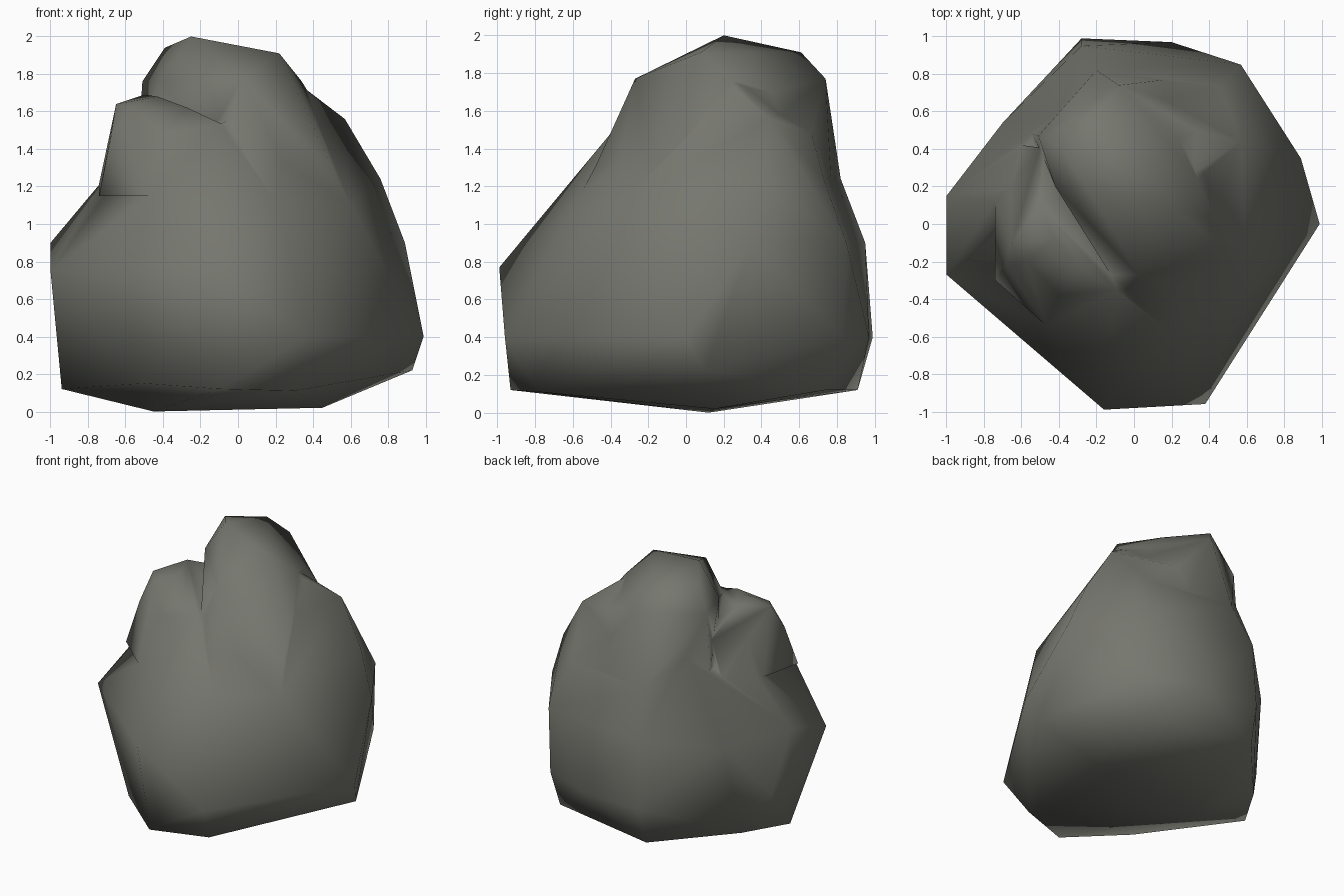
import bpy, bmesh

if "Cube" in bpy.data.objects:
    bpy.data.objects.remove(bpy.data.objects["Cube"])

# One stone colour
stone = bpy.data.materials.new("stone_grey")
stone.diffuse_color = (0.18, 0.183, 0.157, 1)
stone.use_nodes = True
stone.node_tree.nodes["Principled BSDF"].inputs["Base Color"].default_value = stone.diffuse_color


def hull(name, points):
    """A convex rock lobe wrapped around a few corner points."""
    bm = bmesh.new()
    for p in points:
        bm.verts.new(p)
    res = bmesh.ops.convex_hull(bm, input=bm.verts[:])
    loose = {g for g in res["geom_interior"] + res["geom_unused"]
             if isinstance(g, bmesh.types.BMVert)}
    bmesh.ops.delete(bm, geom=list(loose), context='VERTS')
    bmesh.ops.recalc_face_normals(bm, faces=bm.faces[:])
    mesh = bpy.data.meshes.new(name)
    bm.to_mesh(mesh)
    bm.free()
    ob = bpy.data.objects.new(name, mesh)
    bpy.context.collection.objects.link(ob)
    mesh.materials.append(stone)
    return ob


# Main mass, from the underside up to the shoulders
rock = hull("boulder", [
    (-.45, .12, 0), (.45, .15, .02),
    (-.94, .08, .12), (-.1, -.93, .12), (-.5, -.61, .15), (.3, -.78, .11),
    (.55, .74, .12), (.2, .85, .19), (-.3, .91, .12), (-.75, .4, .12),
    (.93, .1, .22),
    (.38, -.96, .4), (.99, 0, .4), (.57, .83, .4), (-.28, .99, .4),
    (.2, .97, .4), (-.9, .25, .4),
    (-1, -.27, .75), (-.16, -.99, .77), (.89, .1, .7), (-.7, .54, .8),
    (-1, .15, .9), (.89, .35, .9), (.57, .85, .9), (-.28, .95, .9),
    (-.74, .12, 1.21), (-.47, -.54, 1.15), (.2, -.58, 1.12), (.6, -.34, 1.1),
    (.76, .4, 1.24), (.46, .73, 1.24), (-.2, .82, 1.24), (-.58, .47, 1.24),
    (.57, .44, 1.56), (-.08, -.36, 1.54), (.15, .66, 1.5),
    (-.4, .6, 1.45), (-.45, .1, 1.45), (.34, .28, 1.75)])

# Top ridge, running from back left to front right and blending down the sides
ridge = hull("top_ridge", [
    (-.25, .2, 2), (-.39, .4, 1.94), (-.18, .61, 1.91), (.04, .35, 1.91),
    (.22, .08, 1.91), (-.05, -.03, 1.87), (.02, -.27, 1.77), (.34, .24, 1.76),
    (-.08, .74, 1.77), (-.51, .47, 1.76), (-.42, .2, 1.76), (.24, .45, 1.7),
    (-.54, .48, 1.3), (-.08, -.34, 1.5), (.1, -.55, 1.15), (.55, -.2, 1.2),
    (.5, .4, 1.5), (.15, .77, 1.25), (-.2, .82, 1.24), (-.35, .1, 1.4)])

# Lower lobe on the left, split from the ridge by a cleft
shoulder = hull("left_shoulder", [
    (-.65, -.1, 1.64), (-.5, .1, 1.69), (-.43, -.08, 1.68), (-.57, -.2, 1.62),
    (-.27, -.24, 1.62), (-.4, -.38, 1.48), (-.68, -.22, 1.45), (-.66, .2, 1.5),
    (-.52, .42, 1.55), (-.75, .12, 1.21), (-.62, .42, 1.2), (-.74, -.3, 1.15),
    (-.47, -.54, 1.15), (-.08, -.36, 1.53), (-.2, .2, 1.3), (-.1, -.5, 1.2)])

# Merge the lobes into one rock
for lobe in (ridge, shoulder):
    mod = rock.modifiers.new("join", 'BOOLEAN')
    mod.operation = 'UNION'
    mod.solver = 'EXACT'
    mod.object = lobe
bpy.context.view_layer.objects.active = rock
rock.select_set(True)
for mod in list(rock.modifiers):
    bpy.ops.object.modifier_apply(modifier=mod.name)
for lobe in (ridge, shoulder):
    bpy.data.objects.remove(lobe)

# Clean slivers and shade smooth like worn stone
bm = bmesh.new()
bm.from_mesh(rock.data)
bmesh.ops.remove_doubles(bm, verts=bm.verts[:], dist=0.04)
bmesh.ops.triangulate(bm, faces=bm.faces[:])
for f in bm.faces:
    f.smooth = True
    f.material_index = 0
bm.to_mesh(rock.data)
bm.free()
